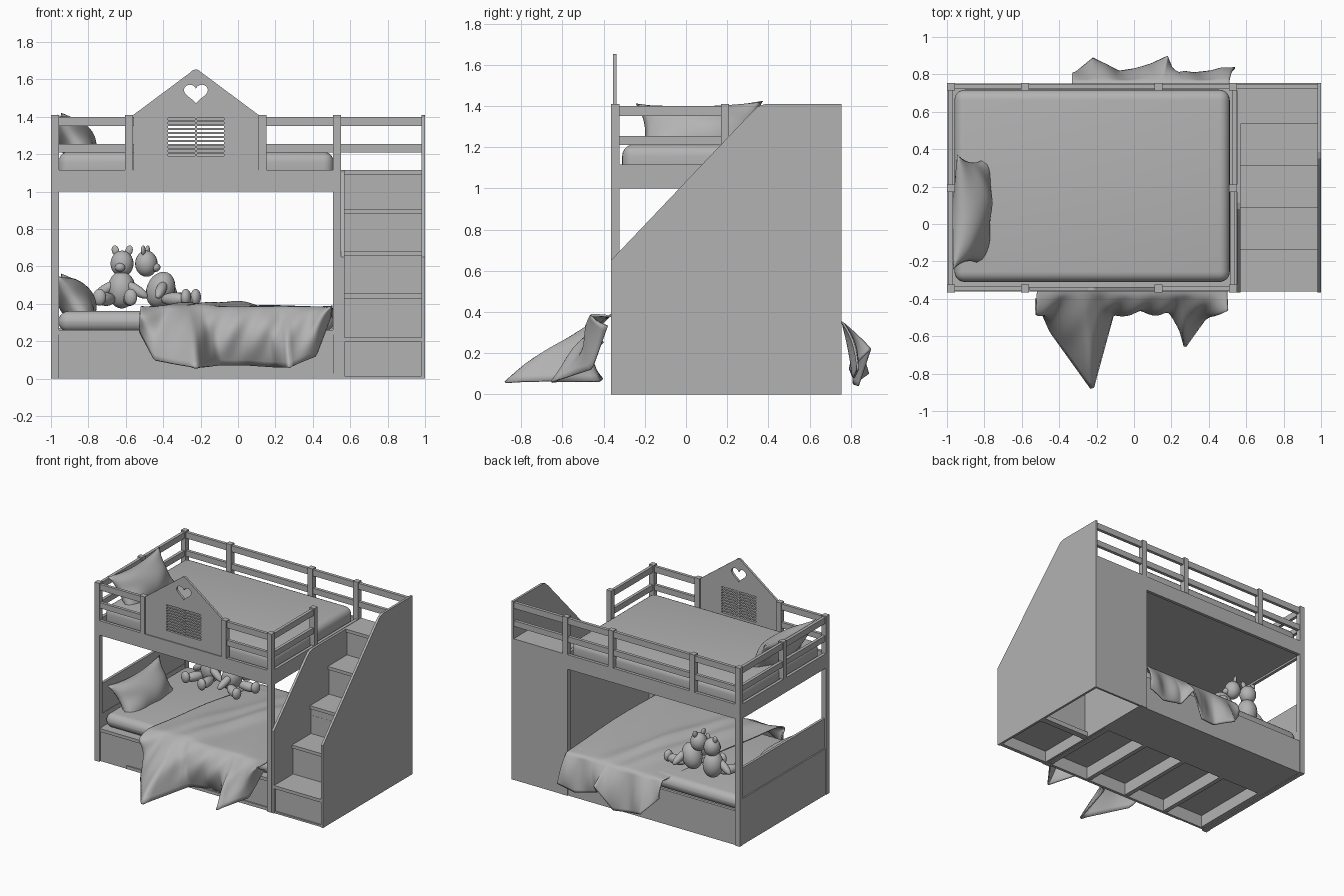
import bpy, bmesh, math
from mathutils import Matrix, Vector, Euler

cube = bpy.data.objects.get("Cube")
if cube:
    bpy.data.objects.remove(cube)

grey = bpy.data.materials.new("plain_grey")
grey.use_nodes = True
grey.diffuse_color = (0.45, 0.45, 0.45, 1)
grey.node_tree.nodes["Principled BSDF"].inputs["Base Color"].default_value = (0.45, 0.45, 0.45, 1)


def add(name, mesh, smooth=False):
    obj = bpy.data.objects.new(name, mesh)
    bpy.context.collection.objects.link(obj)
    mesh.materials.clear()
    mesh.materials.append(grey)
    for p in mesh.polygons:
        p.use_smooth = smooth
    return obj


def from_bmesh(name, bm, smooth=False):
    bmesh.ops.recalc_face_normals(bm, faces=bm.faces)
    mesh = bpy.data.meshes.new(name)
    bm.to_mesh(mesh)
    bm.free()
    return add(name, mesh, smooth)


def box(name, x, y, z, bevel=0):
    """Box from (min, max) ranges."""
    bm = bmesh.new()
    bmesh.ops.create_cube(bm, size=1)
    for v in bm.verts:
        v.co = [(a + b) / 2 + c * (b - a) for (a, b), c in zip((x, y, z), v.co)]
    obj = from_bmesh(name, bm, bevel > 0)
    if bevel:
        m = obj.modifiers.new("round", "BEVEL")
        m.width, m.segments = bevel, 5
    return obj


def plate(name, loops, thickness, matrix):
    """Flat outline with holes, given thickness."""
    curve = bpy.data.curves.new(name, "CURVE")
    curve.dimensions, curve.fill_mode = "2D", "BOTH"
    curve.extrude = thickness / 2
    for loop in loops:
        s = curve.splines.new("POLY")
        s.points.add(len(loop) - 1)
        s.use_cyclic_u = True
        for p, (a, b) in zip(s.points, loop):
            p.co = (a, b, 0, 1)
    tmp = bpy.data.objects.new(name + "_outline", curve)
    bpy.context.collection.objects.link(tmp)
    dg = bpy.context.evaluated_depsgraph_get()
    mesh = bpy.data.meshes.new_from_object(tmp.evaluated_get(dg))
    bpy.data.objects.remove(tmp)
    mesh.transform(matrix)
    return add(name, mesh)


def lerp_table(table, t):
    f = t * (len(table) - 1)
    i = min(int(f), len(table) - 2)
    return Vector(table[i]).lerp(Vector(table[i + 1]), f - i)


# Main extents of the bed
L, R, F, B, W = -1, 0.55, -0.365, 0.755, 0.042
TOP, DECK, UNDER = 1.41, 1.115, 1.0
RAILS = [(1.21, 1.255), (1.352, 1.4)]

# Posts
for side, y in (("front", F), ("back", B - W)):
    for x in (L, R - W):
        box(side + "_corner_post", (x, x + W), (y, y + W), (0, TOP))
    for x in (-0.603, 0.11):
        box(side + "_guard_post", (x, x + W), (y, y + W), (DECK, TOP))
for x in (L, R - W):
    box("side_guard_post", (x, x + W), (0.17, 0.21), (DECK, TOP))

# Upper bed beams and deck
for y in (F, B - 0.03):
    box("long_beam", (L + 0.01, R - 0.01), (y + 0.003, y + 0.027), (UNDER, DECK))
for x in (L, R - 0.03):
    box("end_beam", (x + 0.003, x + 0.027), (F + 0.01, B - 0.01), (UNDER, DECK))
box("upper_deck", (L + 0.02, R - 0.02), (F + 0.02, B - 0.02), (UNDER + 0.015, 1.04))

# Guard rails
for z in RAILS:
    for x in ((L + W, -0.603), (0.152, R - W)):
        box("front_rail", x, (F + 0.01, F + 0.034), z)
    box("back_rail", (L + W, 0.985), (B - 0.034, B - 0.009), z)
    box("left_rail", (L + 0.009, L + 0.033), (F + W, B - W), z)
    box("right_rail", (R - 0.033, R - 0.009), (F + W, 0.17), z)

# House shaped panel with a heart and louvre slots
mid = -0.225
gable = [(-0.56, DECK), (0.11, DECK), (0.11, TOP)]
gable += [(mid + 0.04 * math.sin(a), 1.603 + 0.05 * math.cos(a))
          for a in (math.radians(d) for d in range(45, -46, -15))]
gable += [(-0.56, TOP)]
heart = []
for i in range(40):
    t = math.tau * i / 40
    h = 13 * math.cos(t) - 5 * math.cos(2 * t) - 2 * math.cos(3 * t) - math.cos(4 * t)
    heart.append((mid + 0.004 * 16 * math.sin(t) ** 3, 1.52 + 0.0036 * (h + 2.5)))
slots = []
for row in range(10):
    z = 1.19 + row * 0.0215
    for x in (mid - 0.15, mid + 0.005):
        slots.append([(x, z), (x + 0.145, z), (x + 0.145, z + 0.011), (x, z + 0.011)])
plate("house_panel", [gable, heart] + slots, 0.018,
      Matrix.Translation((0, F + 0.019, 0)) @ Matrix.Rotation(math.pi / 2, 4, "X"))

# Lower bed base, open underneath towards the front
box("base_front", (L + W, R - W), (F + 0.016, F + 0.034), (0, 0.235))
box("base_front_trim", (L + W, R - W), (F + 0.008, F + 0.034), (0.235, 0.26))
box("drawer_lip", (-0.73, R - W), (F + 0.008, F + 0.018), (0.003, 0.028))
box("base_back", (L + W, R - W), (B - 0.03, B - 0.008), (0, 0.27))
box("headboard", (L + 0.014, L + 0.034), (F + W, B - W), (0, 0.6))
box("headboard_base", (L + 0.004, L + 0.038), (F + W, B - W), (0, 0.365))
box("base_deck", (L + 0.03, R), (F + 0.02, B - 0.02), (0.235, 0.26))
box("drawer_floor", (L + 0.03, R), (F + 0.02, 0.33), (0.1, 0.115))
box("base_bottom", (L + 0.03, R), (0.31, B - 0.02), (0.005, 0.025))
box("base_divider", (L + 0.03, R), (0.31, 0.33), (0.005, 0.235))
for i in range(5):
    x = L + 0.04 + i * 0.366
    box("base_rib", (x, x + 0.035), (F + 0.02, 0.33), (0.005, 0.11))

# Staircase side panels
to_side = Euler((math.pi / 2, 0, math.pi / 2)).to_matrix().to_4x4()


def stair_side(name, x, top, knee):
    outline = [(F, 0), (B, 0), (B, top), (knee + 0.07, top), (knee + 0.035, top - 0.012),
               (knee, top - 0.045), (F, 0.65)]
    plate(name, [outline], 0.018, Matrix.Translation((x, 0, 0)) @ to_side)


stair_side("stair_outer_side", 0.99, TOP, 0.315)
stair_side("stair_inner_side", R + 0.01, DECK, 0.045)

# Steps with overhanging treads
step_x = (R + 0.018, 0.982)
run = (B - F) / 5
floor = 0
for i, z in enumerate((0.22, 0.455, 0.68, 0.905, DECK)):
    y = F + i * run
    box("riser", step_x, (y + 0.018, y + 0.034), (floor, z - 0.025))
    box("tread", step_x, (y + 0.003, min(y + run + 0.034, B - 0.005)), (z - 0.025, z))
    floor = z
box("stair_kick", step_x, (F + 0.006, F + 0.03), (0, 0.014))
box("stair_back", (R, 0.982), (B - 0.018, B - 0.002), (0, DECK))
box("stair_floor_bar", step_x, (0.1, 0.15), (0.003, 0.04))
box("stair_drawer_floor", step_x, (F + 0.03, 0.12), (0.09, 0.105))
box("stair_drawer_back", step_x, (0.1, 0.12), (0.03, 0.6))

# Mattresses
for name, z in (("upper_mattress", (1.04, 1.213)), ("lower_mattress", (0.25, 0.362))):
    box(name, (L + 0.04, R - 0.038), (-0.31, 0.718), z, 0.055)


# Pillows, pinched at the seams and leaning on the left end
def pillow(name, z):
    bm = bmesh.new()
    for side in (1, -1):
        made = bmesh.ops.create_grid(bm, x_segments=24, y_segments=24, size=1)
        for v in made["verts"]:
            u, w = v.co.x, v.co.y
            puff = max(0, (1 - u * u) * (1 - w * w)) ** 0.6
            crease = 1 + 0.08 * math.sin(8 * u * w + 3 * w)
            v.co = (0.17 * u * (1 - 0.18 * (1 - w * w)),
                    0.31 * w * (1 - 0.15 * (1 - u * u)),
                    side * 0.095 * puff * crease)
    bmesh.ops.remove_doubles(bm, verts=bm.verts, dist=0.0005)
    obj = from_bmesh(name, bm, True)
    obj.matrix_world = Matrix.LocRotScale(Vector((-0.868, 0.065, z)),
                                          Euler((0.04, math.radians(58), 0)), None)


pillow("upper_pillow", 1.275)
pillow("lower_pillow", 0.415)

# Blanket draped over the lower bed, hem points along the front and back
front_hem = [(-0.53, -0.4, 0.25), (-0.45, -0.58, 0.1), (-0.22, -0.9, 0.06), (-0.1, -0.46, 0.07),
             (0.05, -0.41, 0.07), (0.2, -0.42, 0.06), (0.27, -0.67, 0.06), (0.42, -0.46, 0.12),
             (0.5, -0.38, 0.33)]
back_hem = [(-0.33, 0.8, 0.22), (-0.22, 0.89, 0.1), (-0.08, 0.82, 0.05), (0.05, 0.84, 0.04),
            (0.18, 0.9, 0.22), (0.22, 0.8, 0.12), (0.4, 0.82, 0.08), (0.54, 0.84, 0.12)]
bm = bmesh.new()
cols, hang, across = 70, 14, 44
grid = []
for i in range(cols + 1):
    u = i / cols
    a, b = lerp_table(front_hem, u), lerp_table(back_hem, u)
    edge_a = Vector((-0.52 + 1.02 * u, F - 0.01, 0.385))
    edge_b = Vector((-0.33 + 0.84 * u, B + 0.01, 0.35))
    line = []
    for j in range(hang):
        t = 1 - j / hang
        p = edge_a.lerp(a, t)
        p.z += 0.1 * t * (1 - t)
        swell = 0.4 * max(0, 0.62 + a.y) + 0.012 * math.sin(40 * p.x + 6 * t)
        p.y -= swell * 4 * t * (1 - t)
        line.append(p)
    for j in range(across + 1):
        t = j / across
        p = edge_a.lerp(edge_b, t)
        arch = math.sin(math.pi * t) ** 0.5
        p.z += arch * (0.014 + 0.006 * math.sin(14 * (p.x + 0.35 * p.y)))
        # diagonal rolled folds along the turned-back side
        for shift, height in ((0.08, 0.03), (0.25, 0.02)):
            p.z += height * arch * math.exp(-((p.x + shift - 0.35 * p.y) / 0.07) ** 2)
        line.append(p)
    for j in range(1, hang + 1):
        t = j / hang
        p = edge_b.lerp(b, t)
        p.y += (0.07 + 0.05 * math.sin(30 * p.x)) * t * (1 - t)
        line.append(p)
    grid.append([bm.verts.new(p) for p in line])
for c, d in zip(grid, grid[1:]):
    for j in range(len(c) - 1):
        bm.faces.new((c[j], d[j], d[j + 1], c[j + 1]))
blanket = from_bmesh("blanket", bm, True)
blanket.modifiers.new("thickness", "SOLIDIFY").thickness = 0.01


# Two sitting toy bears, heads together, each turned its own way
def bear(name, x, y, turn, recline):
    root = Matrix.Translation((x, y, 0)) @ Matrix.Rotation(math.radians(turn), 4, "Z")

    def ball(part, loc, size, angles=(0, 0, 0)):
        ball_mesh = bmesh.new()
        m = root @ Matrix.LocRotScale(Vector(loc), Euler(angles), Vector(size))
        bmesh.ops.create_uvsphere(ball_mesh, u_segments=20, v_segments=12, radius=1, matrix=m)
        from_bmesh(name + part, ball_mesh, True)

    ball("_head", (0, 0, 0.615), (0.062, 0.06, 0.07))
    ball("_muzzle", (0, -0.05, 0.595), (0.028, 0.028, 0.024))
    ball("_body", (0, -recline, 0.475), (0.075, 0.075, 0.1), (recline * 5, 0, 0))
    for s in (-1, 1):
        ball("_ear", (0.037 * s, 0.005, 0.685), (0.02, 0.012, 0.028), (0, 0.3 * s, 0))
        ball("_arm", (0.085 * s, -recline - 0.03, 0.475), (0.028, 0.028, 0.075), (0, -1 * s, 0))
        ball("_leg", (0.065 * s, -recline - 0.1, 0.425), (0.036, 0.085, 0.036), (0, 0, 0.3 * s))
        ball("_foot", (0.085 * s, -recline - 0.17, 0.435), (0.036, 0.027, 0.045))


bear("left_bear", -0.62, 0.56, -12, 0.01)
bear("right_bear", -0.49, 0.54, 72, 0.08)
